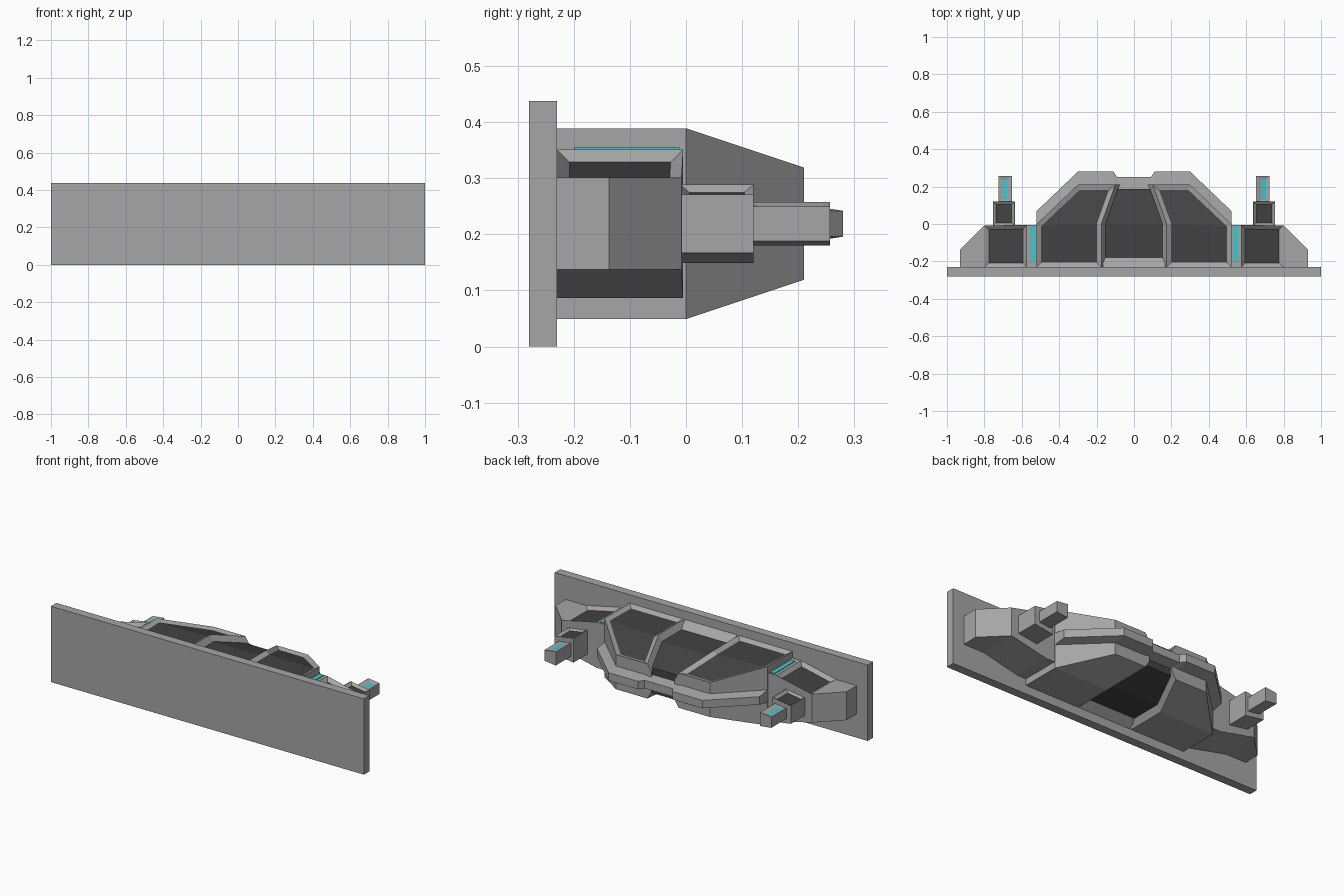
import bpy
import bmesh

if "Cube" in bpy.data.objects:
    bpy.data.objects.remove(bpy.data.objects["Cube"], do_unlink=True)

MID = 0.219  # height of the horizontal symmetry plane


def material(name, rgb):
    m = bpy.data.materials.new(name)
    m.use_nodes = True
    m.diffuse_color = (*rgb, 1)
    m.node_tree.nodes["Principled BSDF"].inputs["Base Color"].default_value = (*rgb, 1)
    return m


GREY = material("hull grey", (0.38, 0.38, 0.38))
DARK = material("dark panel", (0.055, 0.055, 0.055))
CYAN = material("cyan light", (0.05, 0.58, 0.62))


def finish(bm, name, mats):
    mesh = bpy.data.meshes.new(name)
    bm.to_mesh(mesh)
    bm.free()
    for m in mats:
        mesh.materials.append(m)
    ob = bpy.data.objects.new(name, mesh)
    bpy.context.collection.objects.link(ob)
    return ob


def bridge(bm, rings):
    """Join successive closed rings of vertices with quads."""
    out = []
    for a, b in zip(rings, rings[1:]):
        n = len(a)
        out.append([bm.faces.new((a[i], a[(i + 1) % n], b[(i + 1) % n], b[i]))
                    for i in range(n)])
    return out


def recess(bm, faces, width, depth):
    """Sink an inset panel and give its floor the second material."""
    bmesh.ops.recalc_face_normals(bm, faces=bm.faces[:])
    bmesh.ops.inset_region(bm, faces=faces, thickness=width, depth=-depth,
                           use_even_offset=True, use_boundary=True)
    for f in faces:
        f.material_index = 1


def box(name, lo, hi, mat):
    bm = bmesh.new()
    bmesh.ops.create_cube(bm, size=1)
    for v in bm.verts:
        v.co = [(a + b) / 2 + c * (b - a) for a, b, c in zip(lo, hi, v.co)]
    return finish(bm, name, [mat])


def tapered_pod(name, side, sections, panel, width, depth, floor):
    """Loft (x, back, front, half height) sections outward, with a sunk top panel."""
    bm = bmesh.new()
    rings = [[bm.verts.new((side * x, y, MID + z))
              for y, z in ((y0, h), (y1, h), (y1, -h), (y0, -h))]
             for x, y0, y1, h in sections]
    strips = bridge(bm, rings)
    bm.faces.new(rings[0])
    bm.faces.new(rings[-1])
    recess(bm, [strips[panel][0]], width, depth)
    return finish(bm, name, [GREY, floor])


# Mounting plate
box("mounting_plate", (-1, -0.28, 0), (1, -0.23, 0.438), GREY)


# Hull halves: ribs beside a central channel, sunk panels on top
def hull_half(name, side):
    plan = [(0.175, -0.23), (0.52, -0.23), (0.52, 0), (0.30, 0.21), (0.10, 0.21), (0.175, 0)]
    bm = bmesh.new()

    def ring(sign, drop, shift):
        pts = []
        for i, (x, y) in enumerate(plan):
            half = 0.17 - max(y, 0) / 3 - drop
            inner = shift if i in (0, 4, 5) else 0
            pts.append(bm.verts.new((side * (x - inner), y, MID + sign * half)))
        return pts

    rings = [ring(-1, 0, 0), ring(-1, 0.04, 0.025), ring(1, 0.04, 0.025), ring(1, 0, 0)]
    bridge(bm, rings)
    caps = []
    for r in (rings[0], rings[-1]):
        caps = [bm.faces.new([r[i] for i in ids]) for ids in ((0, 1, 2, 5), (5, 2, 3, 4))]
    recess(bm, caps, 0.024, 0.015)
    return finish(bm, name, [GREY, DARK])


# Dark central channel with grey slopes against the plate
def channel():
    upper = [(-0.23, 0.17), (-0.18, 0.135), (0, 0.135), (0.187, 0.073)]
    profile = upper + [(y, -z) for y, z in reversed(upper)]
    bm = bmesh.new()
    rings = [[bm.verts.new((x, y, MID + z)) for y, z in profile] for x in (-0.165, 0.165)]
    sides = bridge(bm, rings)[0]
    # the end caps lie inside the hull halves
    for r in rings:
        bm.faces.new(r)
    for f in sides:
        f.material_index = 0 if f.calc_center_median().y < -0.19 else 1
    bmesh.ops.recalc_face_normals(bm, faces=bm.faces[:])
    return finish(bm, "center_channel", [GREY, DARK])


# Bumper belt wrapping the nose, thicker at its root
def belt():
    half = [(0.52, 0, 0.07), (0.30, 0.205, 0.28), (0.11, 0.205, 0.28), (0.09, 0.18, 0.25)]
    path = half + [(-x, a, b) for x, a, b in reversed(half)]
    bm = bmesh.new()
    rings = [[bm.verts.new((x, y, MID + z))
              for y, z in ((a, 0.035), (b, 0.023), (b, -0.023), (a, -0.035))]
             for x, a, b in path]
    bridge(bm, rings)
    bm.faces.new(rings[0])
    bm.faces.new(rings[-1])
    bmesh.ops.recalc_face_normals(bm, faces=bm.faces[:])
    return finish(bm, "bumper_belt", [GREY])


channel()
belt()

for label, s in (("left", 1), ("right", -1)):
    hull_half(label + "_hull", s)

    # Side pod with a chamfered outer end
    tapered_pod(label + "_side_pod", s,
                [(0.50, -0.23, -0.005, 0.132), (0.575, -0.23, -0.005, 0.132),
                 (0.80, -0.23, -0.008, 0.082), (0.93, -0.23, -0.137, 0.082)],
                1, 0.022, 0.018, DARK)

    # Light strip between hull and pod
    xs = sorted((s * 0.53, s * 0.557))
    box(label + "_light_strip", (xs[0], -0.20, 0.348), (xs[1], -0.012, 0.355), CYAN)

    # Gun housing
    tapered_pod(label + "_gun_housing", s,
                [(0.635, -0.01, 0.12, 0.070), (0.640, -0.01, 0.12, 0.070),
                 (0.755, -0.01, 0.12, 0.052)],
                1, 0.016, 0.012, DARK)

    # Gun barrel with a lit slot
    tapered_pod(label + "_gun_barrel", s,
                [(0.652, 0.11, 0.257, 0.039), (0.660, 0.11, 0.257, 0.039),
                 (0.725, 0.11, 0.257, 0.031)],
                1, 0.020, 0.006, CYAN)
